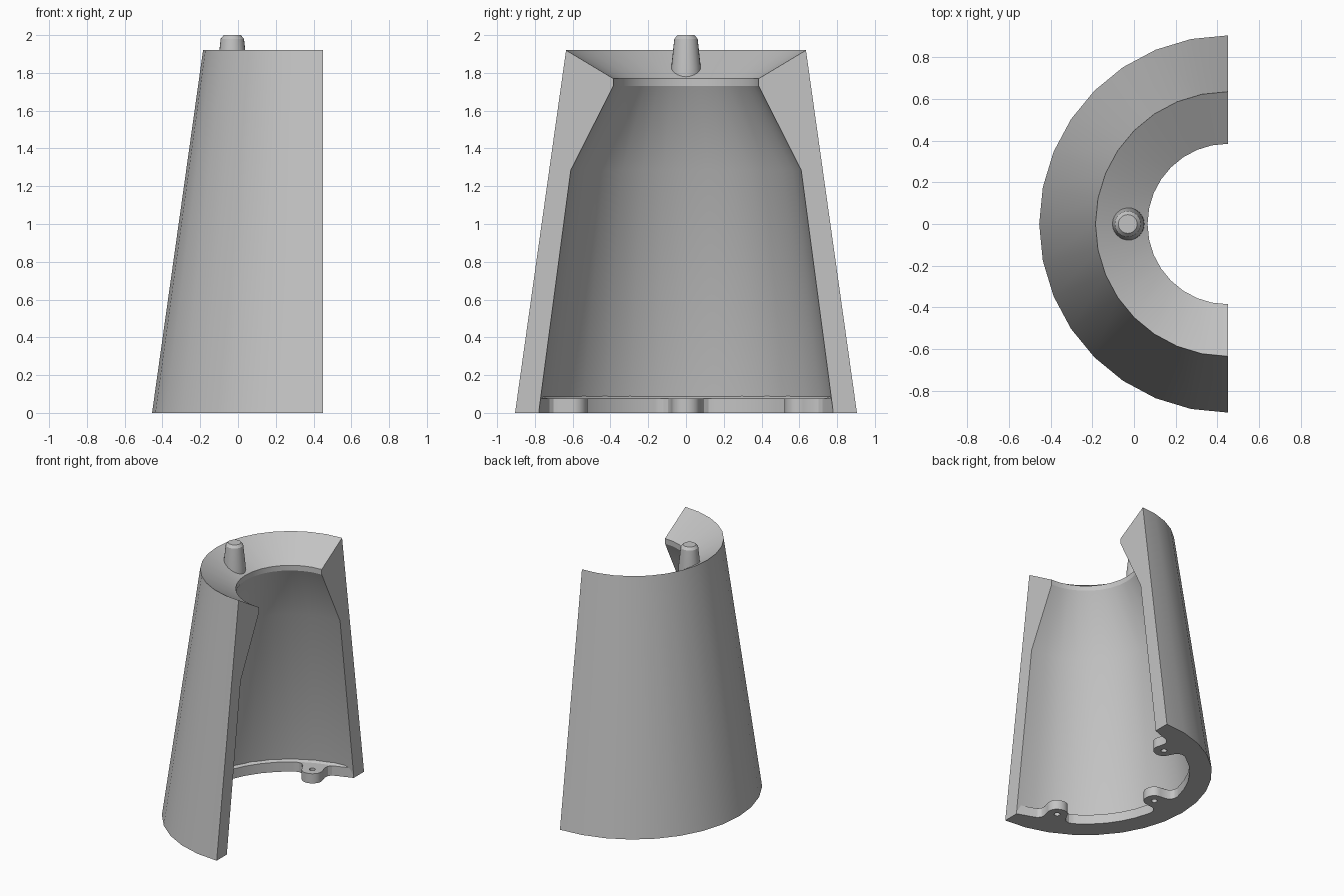
import bpy, bmesh, math
from mathutils import Vector

cube = bpy.data.objects.get("Cube")
if cube:
    bpy.data.objects.remove(cube)

AXIS_X = 0.45      # the shell's axis lies on the cut plane
LIP_R, WALL_R = 0.745, 0.80

grey = bpy.data.materials.new("light grey")
grey.use_nodes = True
colour = (0.55, 0.55, 0.55, 1)
grey.diffuse_color = colour
grey.node_tree.nodes["Principled BSDF"].inputs["Base Color"].default_value = colour


def polar(r, a, z):
    """Angle measured from -x around the shell axis."""
    return Vector((AXIS_X - r * math.cos(a), r * math.sin(a), z))


def loft(name, sections):
    """Join equal closed sections into a solid with end caps."""
    bm = bmesh.new()
    rows = [[bm.verts.new(p) for p in s] for s in sections]
    n = len(rows[0])
    for a, b in zip(rows, rows[1:]):
        for i in range(n):
            j = (i + 1) % n
            bm.faces.new((a[i], a[j], b[j], b[i]))
    bm.faces.new(rows[0])
    bm.faces.new(rows[-1])
    bmesh.ops.remove_doubles(bm, verts=bm.verts, dist=0.0004)
    bmesh.ops.recalc_face_normals(bm, faces=bm.faces)
    mesh = bpy.data.meshes.new(name)
    bm.to_mesh(mesh)
    bm.free()
    mesh.materials.append(grey)
    ob = bpy.data.objects.new(name, mesh)
    bpy.context.collection.objects.link(ob)
    return ob


def smooth(ob):
    bpy.ops.object.select_all(action='DESELECT')
    ob.select_set(True)
    bpy.context.view_layer.objects.active = ob
    bpy.ops.object.shade_smooth_by_angle(angle=math.radians(25))


# Half shell: tapered outside, funnel top, stepped inside
profile = [(0.905, 0), (0.635, 1.92), (0.385, 1.77), (0.385, 1.73),
           (0.61, 1.285), (0.78, 0)]
STEPS = 16
shell = loft("half_shell", [
    [polar(r, math.pi * (i / STEPS - 0.5), z) for r, z in profile]
    for i in range(STEPS + 1)])
smooth(shell)

# Lip with three screw lugs: (angle, inner radius) outline
lug_r, nose = 0.64, 0.075
half = [(nose * math.sin(t), lug_r - nose * math.cos(t))
        for t in (math.radians(15 * k) for k in range(7))]
half += [(0.08, 0.69), (0.095, 0.72), (0.12, 0.738), (0.15, LIP_R)]
lug = [(-t, r) for t, r in reversed(half[1:])] + half
lug_angles = [math.radians(a) for a in (-69, 0, 69)]
outline = [(-math.pi / 2, 0.778)]
for k, a in enumerate(lug_angles):
    outline += [(a + t / r, r) for t, r in lug]
    if k < 2:
        start, stop = a + 0.22, lug_angles[k + 1] - 0.22
        outline += [(start + (stop - start) * i / 5, LIP_R) for i in range(6)]
outline.append((math.pi / 2, 0.778))

lip = loft("bottom_lip", [
    [polar(r, a, 0), polar(r, a, 0.075), polar(max(r, LIP_R), a, 0.075),
     polar(WALL_R, a, 0.105), polar(WALL_R, a, 0)] for a, r in outline])


def round_part(name, centre, rings, sides):
    return loft(name, [
        [centre + Vector((r * math.cos(2 * math.pi * i / sides),
                          r * math.sin(2 * math.pi * i / sides), z))
         for i in range(sides)] for r, z in rings])


# Screw holes
for a in lug_angles:
    cutter = round_part("hole_cutter", polar(lug_r, a, 0), [(0.022, -0.1), (0.022, 0.2)], 12)
    cutter.hide_render = True
    cutter.hide_set(True)
    cut = lip.modifiers.new("screw_hole", 'BOOLEAN')
    cut.operation = 'DIFFERENCE'
    cut.solver = 'EXACT'
    cut.object = cutter
smooth(lip)

# Locating peg on the funnel
peg = round_part("locating_peg", Vector((-0.03, 0, 0)),
                 [(0.08, 1.775), (0.078, 1.83), (0.062, 1.98), (0.045, 2.0)], 24)
smooth(peg)
